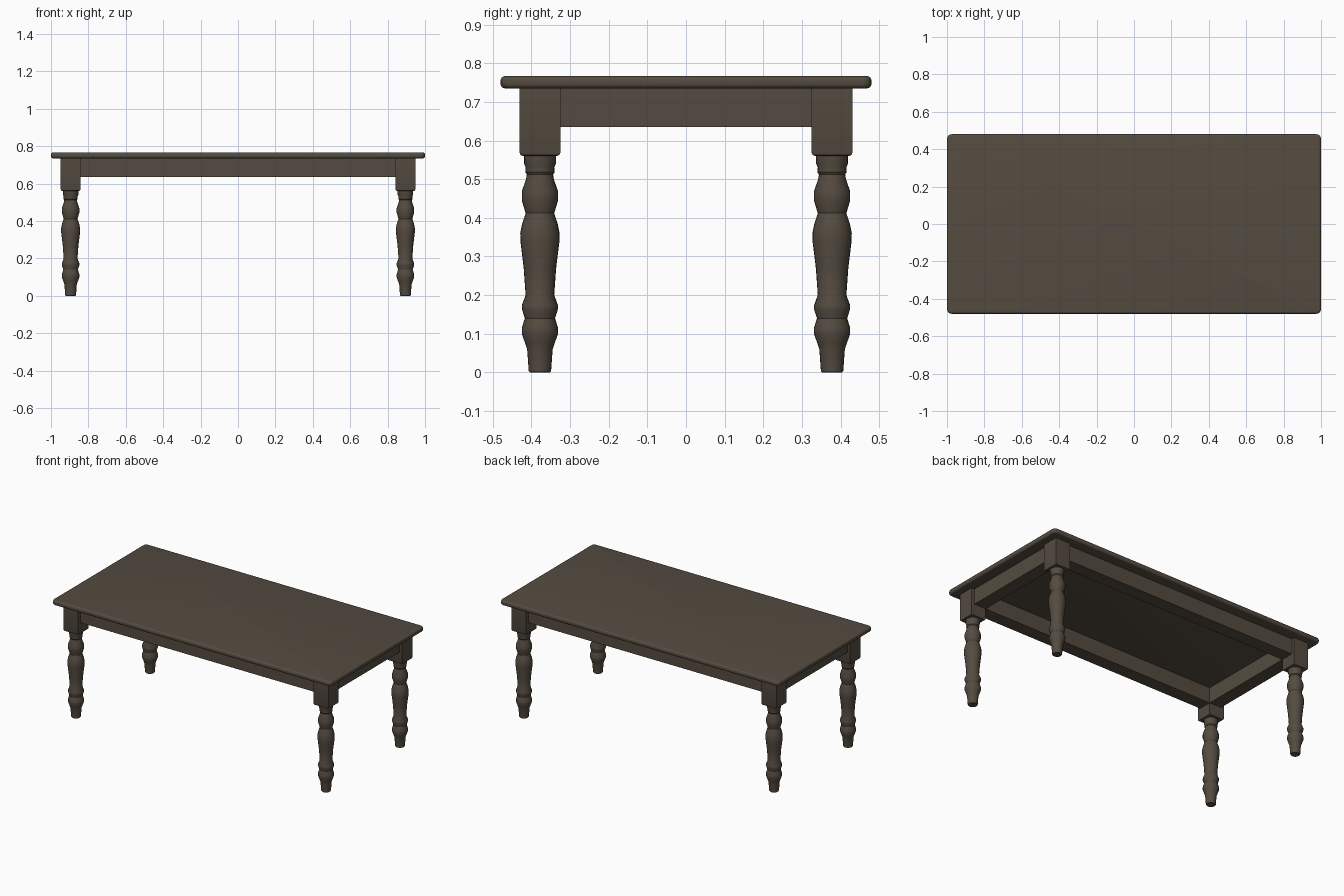
import bpy, bmesh, math

cube = bpy.data.objects.get("Cube")
if cube:
    bpy.data.objects.remove(cube, do_unlink=True)

wood = bpy.data.materials.new("dark_brown_wood")
wood.use_nodes = True
WOOD = (0.09, 0.071, 0.052, 1)
wood.diffuse_color = WOOD
bsdf = wood.node_tree.nodes["Principled BSDF"]
bsdf.inputs["Base Color"].default_value = WOOD
bsdf.inputs["Roughness"].default_value = 0.8


def finish(name, bm):
    bmesh.ops.recalc_face_normals(bm, faces=bm.faces)
    mesh = bpy.data.meshes.new(name)
    bm.to_mesh(mesh)
    bm.free()
    mesh.materials.append(wood)
    obj = bpy.data.objects.new(name, mesh)
    bpy.context.collection.objects.link(obj)
    bpy.ops.object.select_all(action="DESELECT")
    obj.select_set(True)
    bpy.context.view_layer.objects.active = obj
    bpy.ops.object.shade_smooth_by_angle(angle=math.radians(32))
    return obj


def box(lo, hi):
    bm = bmesh.new()
    bmesh.ops.create_cube(bm, size=1)
    for v in bm.verts:
        v.co = [(a + b) / 2 + c * (b - a) for a, b, c in zip(lo, hi, v.co)]
    return bm


def bevel(bm, width, segments, rule):
    edges = [e for e in bm.edges if rule(e)]
    bmesh.ops.bevel(bm, geom=edges, offset=width, segments=segments,
                    profile=0.5, affect="EDGES")


def is_upright(e):
    return abs(e.verts[0].co.z - e.verts[1].co.z) > 0.01


# Tabletop with rounded corners and a rounded rim
top = box((-1, -0.48, 0.735), (1, 0.48, 0.767))
bevel(top, 0.025, 4, is_upright)
bevel(top, 0.012, 4, lambda e: not is_upright(e))
finish("tabletop", top)

# Leg positions and the turned outline (radius, height)
LEG_X, LEG_Y, HALF = 0.895, 0.378, 0.053
OUTLINE = [(0.026, 0), (0.029, 0.004), (0.033, 0.06), (0.038, 0.075),
           (0.047, 0.1), (0.047, 0.115), (0.039, 0.14), (0.047, 0.165),
           (0.047, 0.173), (0.037, 0.2), (0.042, 0.27), (0.05, 0.335),
           (0.051, 0.36), (0.046, 0.385), (0.037, 0.412), (0.047, 0.445),
           (0.047, 0.468), (0.036, 0.5), (0.034, 0.512), (0.038, 0.518),
           (0.037, 0.53), (0.041, 0.54), (0.041, 0.565)]


def turned_leg(name, x, y):
    bm = bmesh.new()
    sides, rings = 24, []
    for r, z in OUTLINE:
        rings.append([bm.verts.new((x + r * math.cos(math.tau * i / sides),
                                    y + r * math.sin(math.tau * i / sides), z))
                      for i in range(sides)])
    for low, high in zip(rings, rings[1:]):
        for i in range(sides):
            j = (i + 1) % sides
            bm.faces.new((low[i], low[j], high[j], high[i]))
    bm.faces.new(rings[0])
    bm.faces.new(rings[-1])
    finish(name, bm)


# Turned legs under square blocks
for sx, side in ((1, "left"), (-1, "right")):
    for sy, end in ((-1, "front"), (1, "back")):
        x, y = sx * LEG_X, sy * LEG_Y
        turned_leg(f"{end}_{side}_leg", x, y)
        block = box((x - HALF, y - HALF, 0.56), (x + HALF, y + HALF, 0.738))
        bevel(block, 0.009, 2, lambda e: max(v.co.z for v in e.verts) < 0.6)
        finish(f"{end}_{side}_leg_block", block)

# Aprons, slightly recessed from the block faces
APRON_LOW, APRON_HIGH = 0.635, 0.738
for s, end in ((-1, "front"), (1, "back")):
    ys = sorted((s * (LEG_Y - HALF), s * (LEG_Y + 0.032)))
    finish(f"{end}_apron", box((-LEG_X, ys[0], APRON_LOW), (LEG_X, ys[1], APRON_HIGH)))
for s, side in ((1, "left"), (-1, "right")):
    xs = sorted((s * (LEG_X - HALF), s * (LEG_X + 0.032)))
    finish(f"{side}_apron", box((xs[0], -LEG_Y, APRON_LOW), (xs[1], LEG_Y, APRON_HIGH)))
